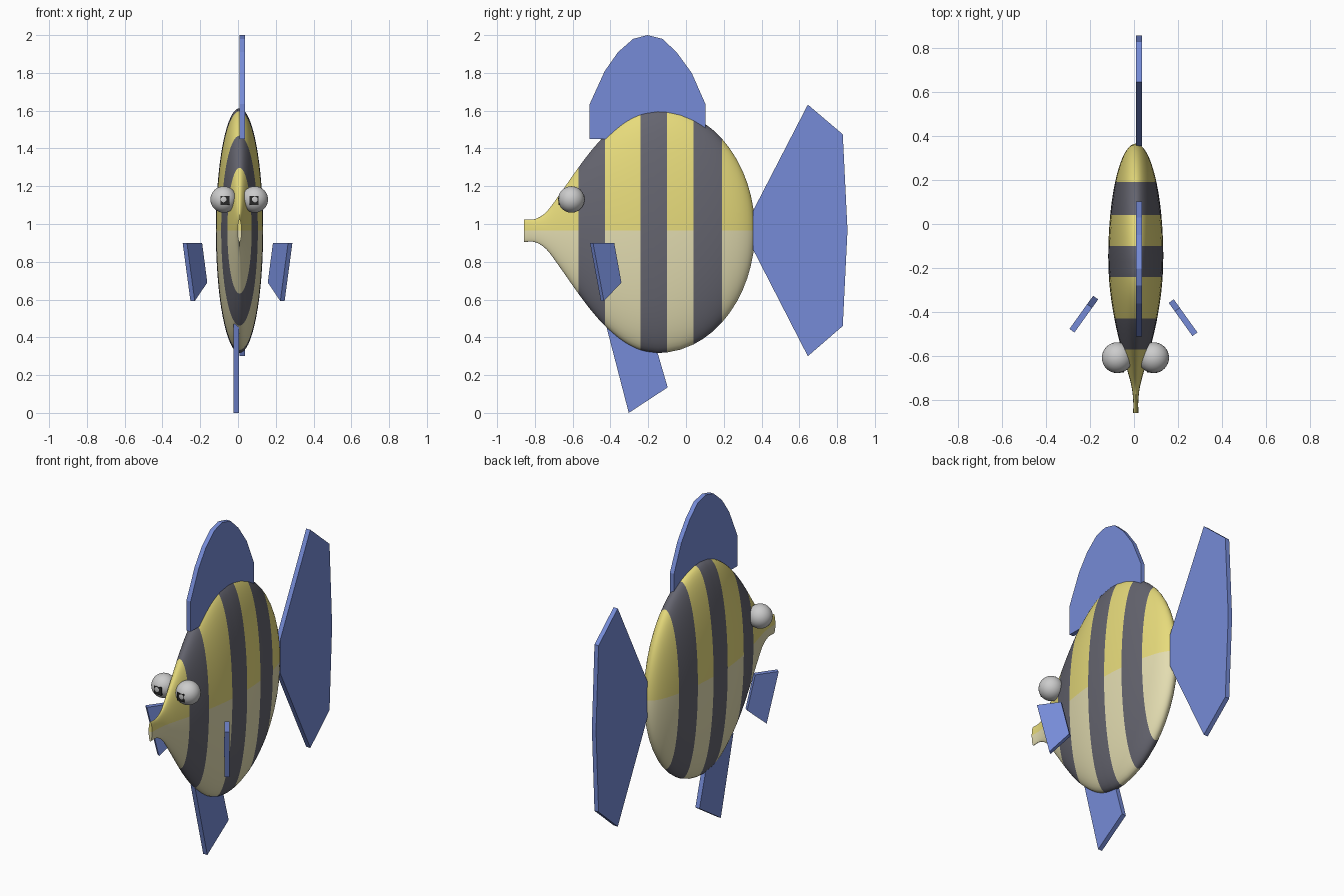
import bpy, bmesh, math
from mathutils import Vector

if "Cube" in bpy.data.objects:
    bpy.data.objects.remove(bpy.data.objects["Cube"])


def material(name, rgb):
    m = bpy.data.materials.new(name)
    m.diffuse_color = (*rgb, 1)
    m.use_nodes = True
    m.node_tree.nodes["Principled BSDF"].inputs["Base Color"].default_value = m.diffuse_color
    return m


YELLOW = material("yellow", (0.80, 0.71, 0.20))
CREAM = material("cream", (0.77, 0.72, 0.44))
DARK = material("dark_stripe", (0.13, 0.13, 0.16))
BLUE = material("fin_blue", (0.18, 0.26, 0.68))
BLACK = material("pupil_black", (0.02, 0.02, 0.02))


def finish(bm, name, mats, smooth=False):
    bmesh.ops.recalc_face_normals(bm, faces=bm.faces)
    me = bpy.data.meshes.new(name)
    bm.to_mesh(me)
    bm.free()
    for m in mats:
        me.materials.append(m)
    ob = bpy.data.objects.new(name, me)
    bpy.context.collection.objects.link(ob)
    if smooth:
        bpy.ops.object.select_all(action='DESELECT')
        ob.select_set(True)
        bpy.context.view_layer.objects.active = ob
        bpy.ops.object.shade_smooth_by_angle(angle=math.radians(40))
    return ob


def smooth_profile(pts, steps=4):
    """Cubic Hermite curve through (y, radius) points."""
    def slope(i):
        a, b = pts[max(i - 1, 0)], pts[min(i + 1, len(pts) - 1)]
        return (b[1] - a[1]) / (b[0] - a[0])
    out = []
    for i in range(len(pts) - 1):
        (y0, r0), (y1, r1) = pts[i], pts[i + 1]
        h, m0, m1 = y1 - y0, slope(i), slope(i + 1)
        for k in range(steps):
            t = k / steps
            r = ((2*t**3 - 3*t**2 + 1) * r0 + (t**3 - 2*t**2 + t) * h * m0
                 + (3*t**2 - 2*t**3) * r1 + (t**3 - t**2) * h * m1)
            out.append((y0 + h * t, r))
    return out + [pts[-1]]


# Body: flattened lathe along y, snout profile then elliptical rear
CX, CZ, FLAT, SEG = 0.008, 0.965, 0.193, 64
front = [(-0.857, 0.06), (-0.80, 0.061), (-0.74, 0.098), (-0.667, 0.195),
         (-0.57, 0.333), (-0.50, 0.425), (-0.43, 0.503), (-0.33, 0.587),
         (-0.24, 0.632), (-0.15, 0.648)]
rear_y = [-0.10, -0.03, 0.04, 0.09, 0.14, 0.19, 0.23, 0.27, 0.30, 0.325,
          0.343, 0.356, 0.363]
profile = smooth_profile(front) + [
    (y, 0.648 * math.sqrt(1 - ((y + 0.15) / 0.515) ** 2)) for y in rear_y]

bm = bmesh.new()
rings = []
for y, r in profile:
    rings.append([bm.verts.new((CX + FLAT * r * math.cos(a), y, CZ + r * math.sin(a)))
                  for a in (2 * math.pi * i / SEG for i in range(SEG))])
for a, b in zip(rings, rings[1:]):
    for i in range(SEG):
        j = (i + 1) % SEG
        bm.faces.new((a[i], a[j], b[j], b[i]))
tip = bm.verts.new((CX, 0.365, CZ))
for i in range(SEG):
    bm.faces.new((rings[-1][i], rings[-1][(i + 1) % SEG], tip))
# snout cap split at the colour line
bm.faces.new(rings[0][:SEG // 2 + 1])
bm.faces.new(rings[0][SEG // 2:] + rings[0][:1])
# stripes and two-tone flanks
for f in bm.faces:
    c = f.calc_center_median()
    striped = any(lo < c.y < hi for lo, hi in
                  ((-0.57, -0.43), (-0.24, -0.10), (0.04, 0.19)))
    f.material_index = 2 if striped else (0 if c.z > CZ else 1)
finish(bm, "body", (YELLOW, CREAM, DARK), smooth=True)


def fin(name, outline, origin, along, thickness=0.028):
    """Flat plate: outline is (distance along, z), centred on its plane."""
    bm = bmesh.new()
    along = Vector(along).normalized()
    side = along.cross(Vector((0, 0, 1))) * thickness
    base = Vector(origin) - side / 2
    face = bm.faces.new([bm.verts.new(base + along * s + Vector((0, 0, z)))
                         for s, z in outline])
    ext = bmesh.ops.extrude_face_region(bm, geom=[face])
    bmesh.ops.translate(bm, vec=side, verts=[
        v for v in ext["geom"] if isinstance(v, bmesh.types.BMVert)])
    return finish(bm, name, (BLUE,))


# Fins on the centre line
Y = (0, 1, 0)
fin("dorsal_fin", [(-0.51, 1.45), (-0.51, 1.635), (-0.43, 1.81), (-0.36, 1.91),
                   (-0.28, 1.98), (-0.205, 2.0), (-0.125, 1.98), (-0.05, 1.91),
                   (0.03, 1.80), (0.103, 1.635), (0.103, 1.45)], (0.023, 0, 0), Y)
fin("tail_fin", [(0.355, 1.07), (0.645, 1.632), (0.83, 1.475), (0.855, 0.967),
                 (0.83, 0.46), (0.645, 0.30), (0.355, 0.865)], (0.023, 0, 0), Y)
fin("pelvic_fin", [(-0.425, 0.47), (-0.303, 0.0), (-0.097, 0.135),
                   (-0.18, 0.42)], (-0.009, 0, 0), Y)

# Pectoral fins, splayed forwards on both sides
pectoral = [(0, 0.69), (0.047, 0.90), (0.185, 0.90), (0.114, 0.592)]
fin("right_pectoral_fin", pectoral, (0.169, -0.35, 0), (0.58, -0.81, 0))
fin("left_pectoral_fin", pectoral, (-0.174, -0.334, 0), (-0.58, -0.81, 0))

# Eyes and pupils
for side, x, px in (("left", -0.076, -0.069), ("right", 0.089, 0.084)):
    bm = bmesh.new()
    bmesh.ops.create_uvsphere(bm, u_segments=32, v_segments=16, radius=0.07)
    bmesh.ops.translate(bm, vec=(x, -0.607, 1.13), verts=bm.verts)
    finish(bm, side + "_eye", (), smooth=True)
    bm = bmesh.new()
    bmesh.ops.create_cube(bm, size=0.048)
    bmesh.ops.translate(bm, vec=(px, -0.651, 1.125), verts=bm.verts)
    finish(bm, side + "_pupil", (BLACK,))
